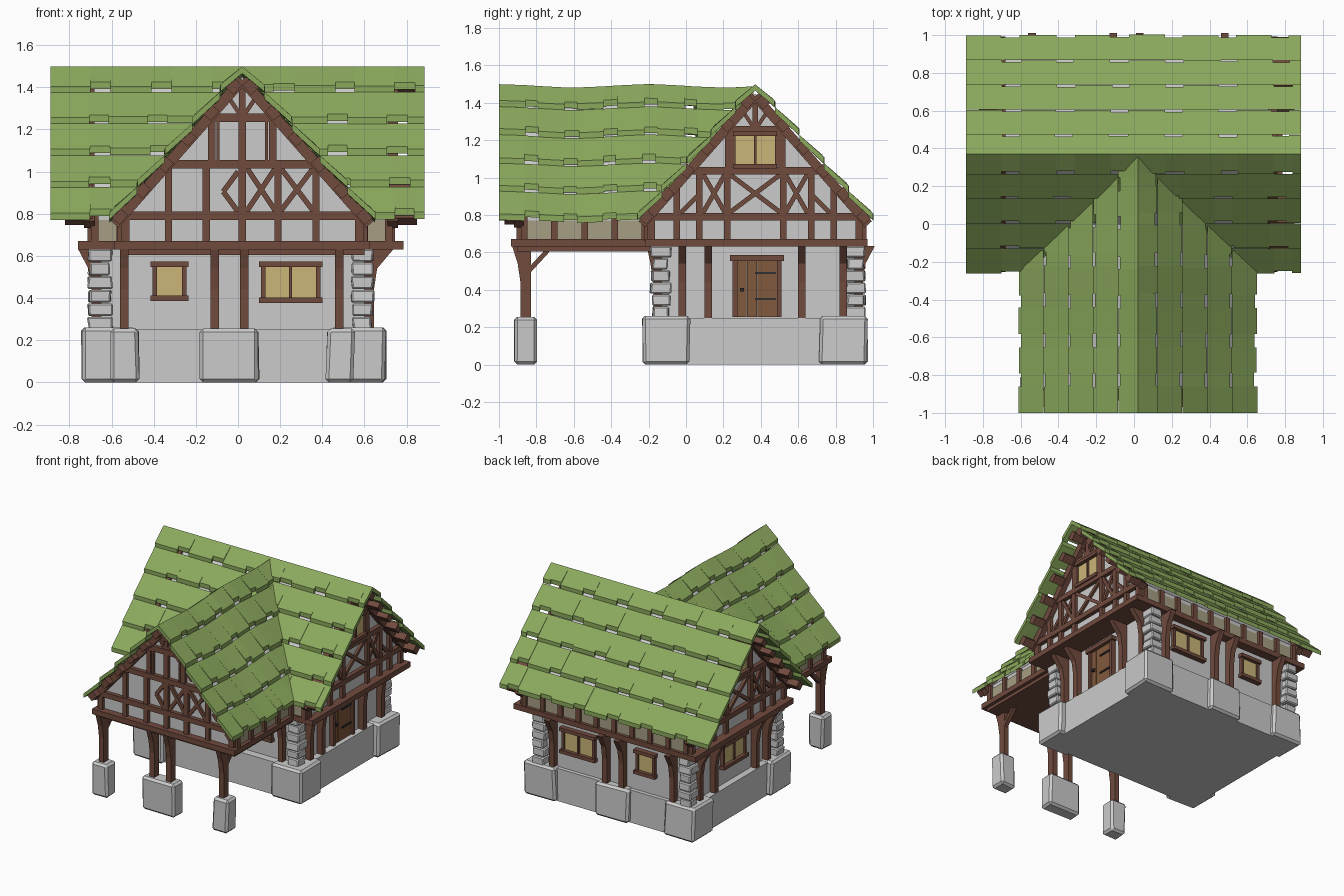
import bpy, bmesh, math, random
from mathutils import Vector

if "Cube" in bpy.data.objects:
    bpy.data.objects.remove(bpy.data.objects["Cube"])
random.seed(4)
R = random.uniform
parts = {}

def prism(part, A, B):
    """Solid between two matching point loops, added to a named part."""
    if part not in parts:
        parts[part] = bmesh.new()
    bm = parts[part]
    a = [bm.verts.new(p) for p in A]
    b = [bm.verts.new(p) for p in B]
    n = len(a)
    bm.faces.new(a[::-1])
    bm.faces.new(b)
    for i in range(n):
        j = (i + 1) % n
        bm.faces.new((a[i], a[j], b[j], b[i]))

def box(part, x0, x1, y0, y1, z0, z1, jit=0):
    ring = [(x0, y0), (x1, y0), (x1, y1), (x0, y1)]
    lo, hi = [[(x + R(-jit, jit), y + R(-jit, jit), z) for x, y in ring] for z in (z0, z1)]
    prism(part, lo, hi)

# Facade coordinates: u along the wall, v up, o outward
def face(side, p):
    return {'right': lambda u, v, o: (p + o, u, v), 'left': lambda u, v, o: (p - o, u, v),
            'front': lambda u, v, o: (u, p - o, v), 'back': lambda u, v, o: (u, p + o, v)}[side]

def bar(part, F, u0, v0, u1, v1, w=.035, o0=-.01, o1=.025):
    d = Vector((u1 - u0, v1 - v0)).normalized() * w / 2
    loop = [(u0 - d.y, v0 + d.x), (u0 + d.y, v0 - d.x), (u1 + d.y, v1 - d.x), (u1 - d.y, v1 + d.x)]
    prism(part, [F(u, v, o0) for u, v in loop], [F(u, v, o1) for u, v in loop])

def window(F, c, w, z0, z1, double=False, sill=.02):
    bar('window_glass', F, c, z0, c, z1, w, -.01, .012)
    for s in (-1, 1):
        bar('window_frames', F, c + s * w / 2, z0, c + s * w / 2, z1, .022)
    for z in (z0, z1):
        bar('window_frames', F, c - w / 2 - sill, z, c + w / 2 + sill, z, .026, -.01, .04)
    if double:
        bar('window_frames', F, c, z0, c, z1, .014)

def bracket_post(F, u, part='posts', flare=.11):
    prof = [(-.01, .25), (.045, .25), (.045, .44), (.06, .54), (flare, .635), (-.01, .635)]
    prism(part, [F(u - .02, v, o) for o, v in prof], [F(u + .02, v, o) for o, v in prof])

# Stone plinth, corner blocks and wing footings
box('plinth', -.70, .65, -.19, .93, 0, .25)
for x in (-.615, .57):
    for y in (-.105, .84):
        box('stone_blocks', x - .13, x + .13, y - .125, y + .125, 0, .26, .008)
box('stone_blocks', -.18, .10, .73, .965, 0, .255, .008)
for x, w in ((-.535, .065), (-.04, .14), (.485, .065)):
    box('stone_blocks', x - w, x + w, -.915, -.80, 0, .255, .006)

# Ground floor walls and stacked stone corners
box('ground_walls', -.65, .60, -.13, .90, .25, .64)
for x in (-.655, .59):
    for y in (-.135, .905):
        z = .25
        for k in range(6):
            w, d = .05 + R(-.006, .008), .048 + R(-.006, .008)
            box('corner_stones', x - w, x + w, y - d, y + d, z, z + .06, .006)
            z += .0645

right, left = face('right', .60), face('left', -.65)
front, back = face('front', -.13), face('back', .90)
for u in (-.02, .12, .62, .84):
    bracket_post(right, u, flare=.14)
for u in (-.02, .12, .62, .80):
    bracket_post(left, u)
for u in (-.54, -.11, .03, .48):
    bracket_post(front, u, flare=.08)
    bracket_post(back, u)
    bracket_post(face('front', -.84), u, 'wing_posts', .09)
for x in (-.535, .485):
    for F in (face('right', x), ):
        bar('wing_braces', F, -.85, .49, -.74, .61, .025, -.015, .015)

# Windows and door of the ground floor
window(front, -.325, .14, .40, .56)
window(front, .25, .26, .39, .56, True)
window(back, .27, .26, .39, .56, True)
window(back, -.30, .14, .40, .56)
window(left, .37, .26, .39, .56, True)
for k in range(4):
    bar('door', right, .296 + k * .056, .255, .296 + k * .056, .555, .054, -.01, .02)
for u in (.262, .498):
    bar('door_frame', right, u, .255, u, .56, .025, -.01, .035)
bar('door_frame', right, .235, .57, .525, .57, .03, -.01, .045)
for v in (.35, .49):
    bar('door_hinges', right, .37, v, .48, v, .012, .01, .028)
bar('door_hinges', right, .30, .39, .30, .41, .02, .01, .035)

# Overhanging floor slabs
box('main_floor_beam', -.76, .785, -.22, .97, .63, .67)
box('wing_floor_beam', -.585, .625, -.935, -.20, .63, .67)
box('wing_floor_joists', -.56, .60, -.90, -.13, .605, .632)

# Upper floor bodies with gable profile
gable = [(-.57, .66), (.57, .66), (.57, .80), (0, 1.45), (-.57, .80)]
prism('main_upper_walls', [(-.69, .37 + u, v) for u, v in gable], [(.72, .37 + u, v) for u, v in gable])
prism('wing_upper_walls', [(.02 + u, -.88, v) for u, v in gable], [(.02 + u, .0, v) for u, v in gable])

# Low eave walls: tan panels between short studs
def eave_wall(F, u0, u1, n):
    bar('eave_panels', F, u0, .72, u1, .72, .10, -.01, .006)
    for i in range(n + 1):
        u = u0 + (u1 - u0) * i / n
        bar('eave_studs', F, u, .66, u, .79, .035)
eave_wall(face('front', -.20), -.68, -.56, 1)
eave_wall(face('front', -.20), .60, .715, 1)
eave_wall(face('back', .94), -.67, .70, 9)
eave_wall(face('right', .59), -.865, -.22, 4)
eave_wall(face('left', -.55), -.865, -.22, 4)

# Half-timbered gables
def timber_gable(F, c, studs, crosses, stub, glass):
    T = 'gable_timbers'
    for v, h in ((.79, .56), (1.035, .35), (1.255, .15)):
        bar(T, F, c - h, v, c + h, v, .04, -.01, .03)
    for u in studs:
        bar(T, F, c + u, .66, c + u, min(1.03, 1.44 - 1.14 * abs(u)), .035)
    for a, b in crosses:
        bar(T, F, c + a, .81, c + b, 1.02, .025, -.01, .018)
        bar(T, F, c + a, 1.02, c + b, .81, .025, -.01, .02)
    for s in (-1, 1):
        bar(T, F, c + s * .605, .75, c, 1.435, .05, -.01, .04)
        bar(T, F, c + s * .555, .66, c + s * .555, .79, .04)
        bar(T, F, c + s * .145, 1.03, c + s * .145, 1.27, .035)
        bar(T, F, c + s * .01, 1.27, c + s * .07, 1.36, .02)
        for k in range(6):
            h = .04 + k * .108
            bar('rafter_ends', F, c + s * (h - .02), 1.45 - 1.143 * (h - .02),
                c + s * (h + .02), 1.45 - 1.143 * (h + .02), .05, 0, stub)
    bar(T, F, c, 1.25, c, 1.42, .03)
    if glass:
        window(F, c, .235, 1.06, 1.235, True, 0)
    else:
        bar(T, F, c, .66, c, 1.26, .035)
        for s in (-1, 1):
            bar(T, F, c + s * .115, 1.05, c + s * .115, 1.24, .015)

main_studs = (-.42, -.30, -.15, .15, .30, .42)
main_x = ((-.28, -.16), (-.14, .14), (.16, .28))
for F in (face('right', .72), face('left', -.69)):
    timber_gable(F, .37, main_studs, main_x, .13, True)
    for s in (-1, 1):
        bar('gable_timbers', F, .37 + s * .31, .90, .37 + s * .40, .81, .025, -.01, .018)
timber_gable(face('front', -.88), .02, (-.35, -.17, .17, .35), ((.02, .16), (.18, .34)), .09, False)
for v in (.81, 1.0):
    bar('gable_timbers', face('front', -.88), -.07, .905, 0, v, .025, -.01, .018)

# Shingle roofs: rows of tilted slabs, alternating wide and narrow tiles
rows = (0, .105, .236, .368, .499, .63)
def roof(part, M, u0, end, wide, narrow, skip=lambda a, b, h: False):
    for k in range(5):
        h0, h1 = rows[k], rows[k + 1]
        u, i, stop = u0, 0, end(h0)
        while u < stop - .005:
            b = min(stop, u + (narrow if i % 2 else wide) + R(-.006, .006))
            if stop - b < .03:
                b = stop
            if not skip(u, b, h0):
                hl = h1 - (.012 if i % 2 else 0) + R(-.003, .003)
                lift = .03 + R(-.003, .004)
                za, zb = 1.465 - 1.143 * h0, 1.465 - 1.143 * hl + lift
                sec = [(h0, za), (hl, zb), (hl, zb + .033), (h0, za + .033)]
                prism(part, [M(u, h, z) for h, z in sec], [M(b, h, z) for h, z in sec])
            u, i = b, i + 1

under_wing = lambda a, b, h: max(abs(a - .02), abs(b - .02)) < min(h, .57)
roof('main_roof_front', lambda u, h, z: (u, .37 - h, z), -.89, lambda h: .885, .19, .095, under_wing)
roof('main_roof_back', lambda u, h, z: (u, .37 + h, z), -.89, lambda h: .885, .19, .095)
sag = lambda y: .009 * math.cos(math.tau * (y + 1) / .8) - .008
for name, s in (('wing_roof_left', -1), ('wing_roof_right', 1)):
    roof(name, lambda u, h, z, s=s: (.02 + s * h, u, z + sag(u)), -1,
         lambda h: .36 - h, .14, .07)

# Turn the collected parts into objects with colours
def mat(name, col):
    m = bpy.data.materials.new(name)
    m.diffuse_color = (*col, 1)
    m.use_nodes = True
    m.node_tree.nodes["Principled BSDF"].inputs["Base Color"].default_value = m.diffuse_color
    return m
wood = mat('timber', (.165, .07, .048))
green = mat('shingles', (.26, .40, .11))
special = {'window_glass': mat('glass', (.60, .47, .19)), 'eave_panels': mat('tan_plaster', (.38, .34, .23)),
           'door': mat('door_wood', (.22, .10, .045)), 'door_hinges': mat('iron', (.03, .03, .03))}
grey = ('plinth', 'stone_blocks', 'ground_walls', 'corner_stones', 'main_upper_walls', 'wing_upper_walls')
for name, bm in parts.items():
    bmesh.ops.recalc_face_normals(bm, faces=bm.faces)
    me = bpy.data.meshes.new(name)
    bm.to_mesh(me)
    bm.free()
    ob = bpy.data.objects.new(name, me)
    bpy.context.collection.objects.link(ob)
    if name not in grey:
        me.materials.append(special.get(name, green if 'roof' in name else wood))
    if name in ('stone_blocks', 'corner_stones'):
        bev = ob.modifiers.new('chamfer', 'BEVEL')
        bev.width, bev.segments = (.016 if name == 'stone_blocks' else .007), 1
